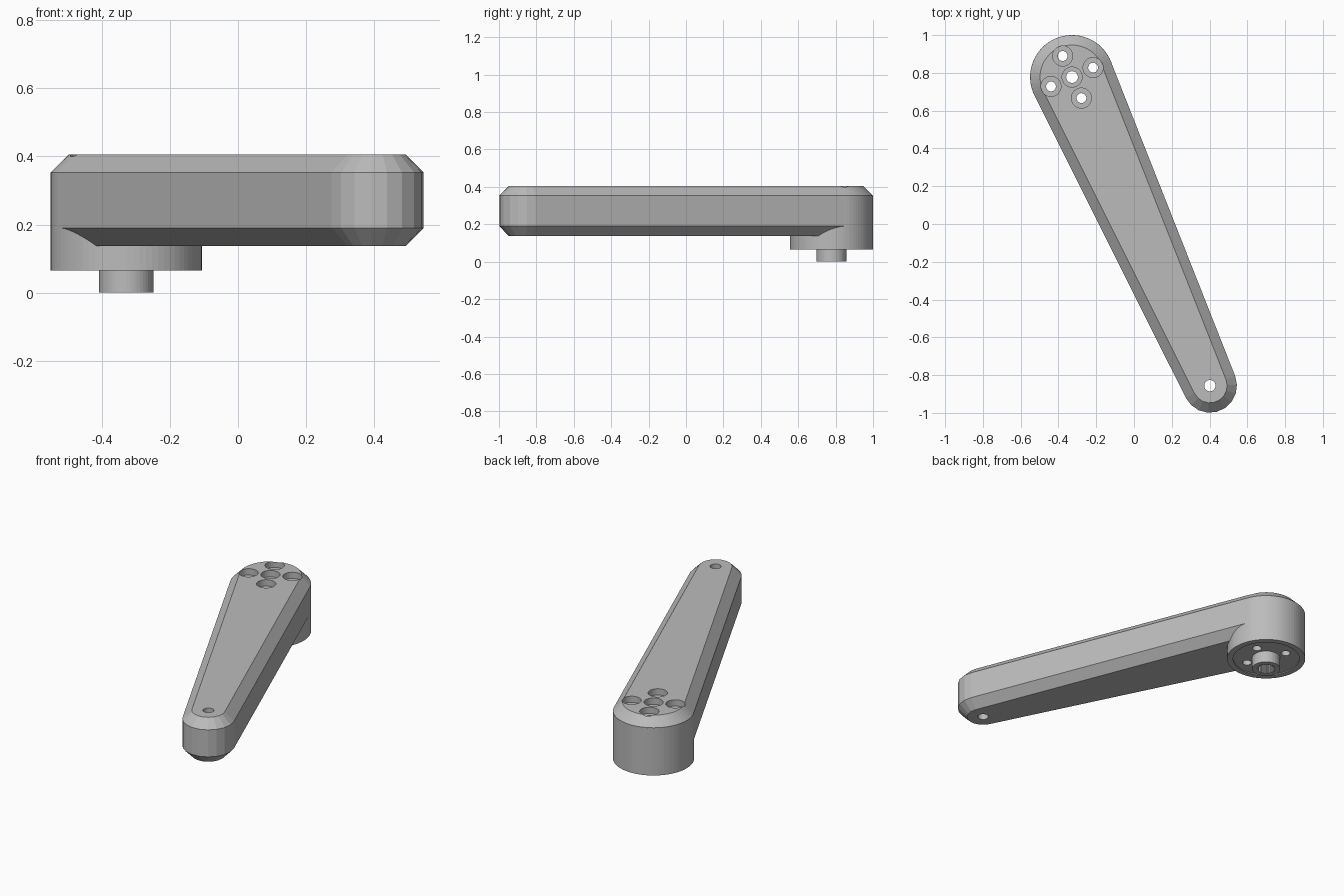
import bpy
import bmesh
from math import sin, cos, pi, atan2, asin, hypot

cube = bpy.data.objects.get("Cube")
if cube:
    bpy.data.objects.remove(cube, do_unlink=True)

PIVOT, TIP = (-0.328, 0.778), (0.402, -0.856)
PIVOT_R, TIP_R = 0.2215, 0.143
BEVEL = 0.052

metal = bpy.data.materials.new("grey_metal")
metal.use_nodes = True
grey = (0.5, 0.5, 0.5, 1)
metal.diffuse_color = grey
metal.node_tree.nodes["Principled BSDF"].inputs["Base Color"].default_value = grey

dx, dy = TIP[0] - PIVOT[0], TIP[1] - PIVOT[1]
axis = atan2(dy, dx)
spread = pi / 2 - asin((PIVOT_R - TIP_R) / hypot(dx, dy))


def loft(name, rings):
    """Closed solid from stacked (outline, z) rings."""
    bm = bmesh.new()
    loops = [[bm.verts.new((x, y, z)) for x, y in pts] for pts, z in rings]
    bm.faces.new(loops[0][::-1])
    bm.faces.new(loops[-1])
    for low, high in zip(loops, loops[1:]):
        for i in range(len(low)):
            j = (i + 1) % len(low)
            bm.faces.new((low[i], low[j], high[j], high[i]))
    bmesh.ops.recalc_face_normals(bm, faces=bm.faces)
    mesh = bpy.data.meshes.new(name)
    bm.to_mesh(mesh)
    bm.free()
    mesh.materials.append(metal)
    obj = bpy.data.objects.new(name, mesh)
    bpy.context.collection.objects.link(obj)
    return obj


def arc(centre, r, start, end, n):
    return [(centre[0] + r * cos(start + (end - start) * i / n),
             centre[1] + r * sin(start + (end - start) * i / n)) for i in range(n + 1)]


def arm_outline(inset):
    tip = arc(TIP, TIP_R - inset, axis - spread, axis + spread, 9)
    big = arc(PIVOT, PIVOT_R - inset, axis + spread, axis + 2 * pi - spread, 32)
    return tip + big


def cylinder(name, centre, r, z0, z1, n=32):
    ring = arc(centre, r, 0, 2 * pi, n)[:-1]
    return loft(name, [(ring, z0), (ring, z1)])


def combine(base, other, operation):
    """Apply a boolean and discard the second solid."""
    mod = base.modifiers.new(operation, 'BOOLEAN')
    mod.operation, mod.object, mod.solver = operation, other, 'EXACT'
    graph = bpy.context.evaluated_depsgraph_get()
    mesh = bpy.data.meshes.new_from_object(base.evaluated_get(graph))
    base.modifiers.clear()
    base.data = mesh
    bpy.data.objects.remove(other, do_unlink=True)


# Tapered arm with chamfered top and bottom
arm = loft("crank_arm", [(arm_outline(BEVEL), 0.137), (arm_outline(0), 0.19),
                         (arm_outline(0), 0.353), (arm_outline(BEVEL), 0.405)])

# Pivot boss with a shallow recessed underside, then the hub
combine(arm, cylinder("boss", PIVOT, 0.222, 0.065, 0.352, 72), 'UNION')
combine(arm, cylinder("recess", PIVOT, 0.188, -0.1, 0.071, 64), 'DIFFERENCE')
combine(arm, cylinder("hub", PIVOT, 0.08, 0, 0.2, 48), 'UNION')

# Splined socket in the hub
teeth = 24
spline = []
for i in range(teeth * 4):
    a = 2 * pi * i / (teeth * 4)
    r = 0.052 if i % 4 < 2 else 0.045
    spline.append((PIVOT[0] + r * cos(a), PIVOT[1] + r * sin(a)))
combine(arm, loft("socket", [(spline, -0.1), (spline, 0.12)]), 'DIFFERENCE')

# Counterbored screw holes: one in the centre, four around it
holes = [(PIVOT, 0.031)]
for k in range(4):
    a = axis + k * pi / 2
    holes.append(((PIVOT[0] + 0.122 * cos(a), PIVOT[1] + 0.122 * sin(a)), 0.026))
for centre, r in holes:
    combine(arm, cylinder("bore", centre, r, -0.1, 0.6), 'DIFFERENCE')
    combine(arm, cylinder("counterbore", centre, 0.053, 0.367, 0.6), 'DIFFERENCE')

# Pedal hole at the tip
combine(arm, cylinder("tip_bore", TIP, 0.03, -0.1, 0.6), 'DIFFERENCE')
